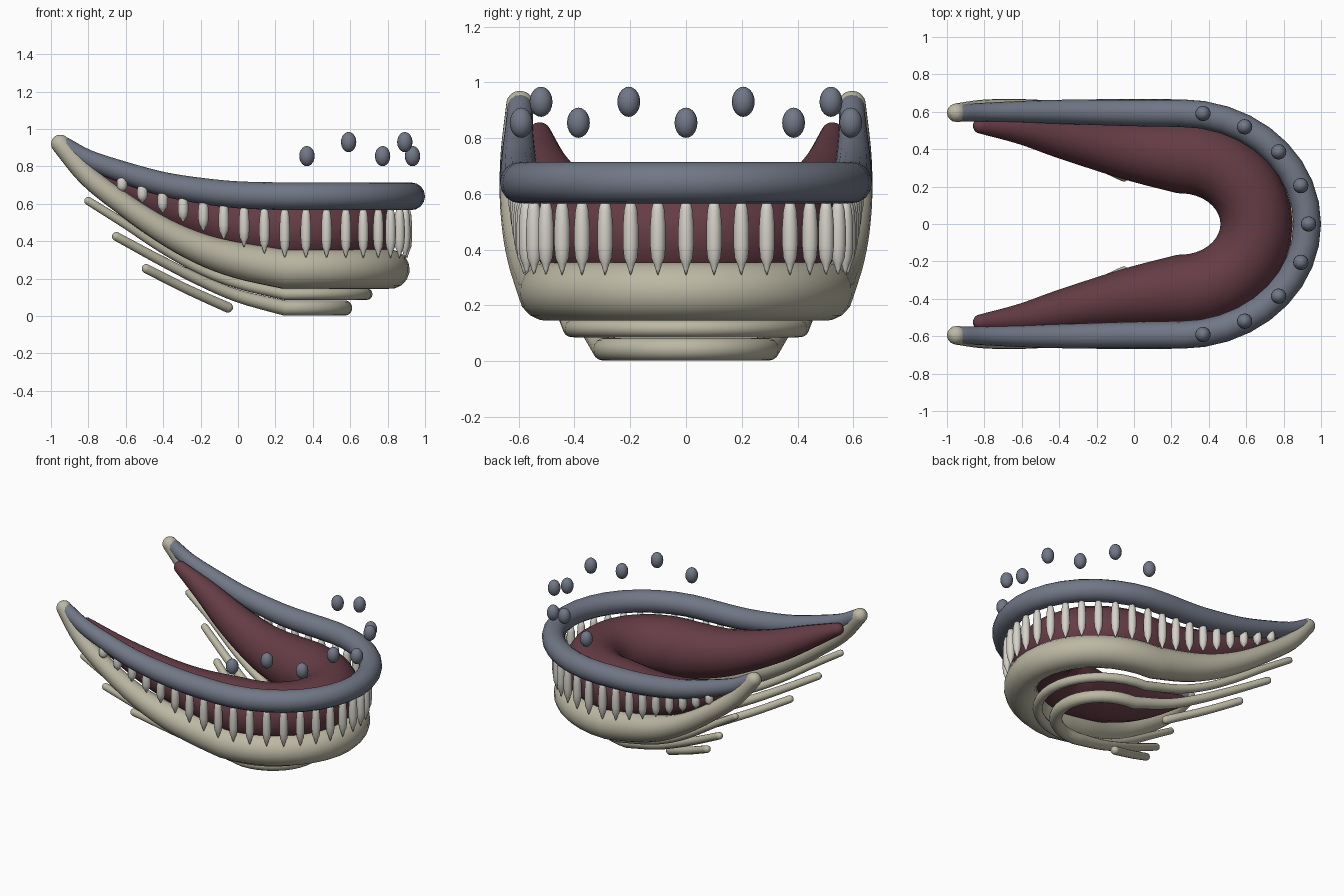
import bpy
import bmesh
from math import sin, cos, pi, radians
from mathutils import Vector

if "Cube" in bpy.data.objects:
    bpy.data.objects.remove(bpy.data.objects["Cube"], do_unlink=True)

ARC_X = 0.25  # where the straight sides meet the rounded front


def make_material(name, color):
    mat = bpy.data.materials.new(name)
    mat.use_nodes = True
    rgba = (*color, 1)
    mat.diffuse_color = rgba
    mat.node_tree.nodes["Principled BSDF"].inputs["Base Color"].default_value = rgba
    return mat


slate = make_material("slate", (0.165, 0.185, 0.24))
bone = make_material("bone", (0.50, 0.48, 0.37))
maroon = make_material("maroon", (0.13, 0.045, 0.06))
ivory = make_material("ivory", (0.66, 0.64, 0.58))


def add_object(name, mesh, mat):
    obj = bpy.data.objects.new(name, mesh)
    bpy.context.collection.objects.link(obj)
    mesh.materials.clear()
    mesh.materials.append(mat)
    for poly in mesh.polygons:
        poly.use_smooth = True
        poly.material_index = 0
    return obj


def smooth_path(points, steps=4):
    """Catmull-Rom through (x, y, z, radius) points."""
    pts = [Vector(p) for p in points]
    pts = [2 * pts[0] - pts[1]] + pts + [2 * pts[-1] - pts[-2]]
    out = []
    for a, b, c, d in zip(pts, pts[1:], pts[2:], pts[3:]):
        for i in range(steps):
            t = i / steps
            out.append(0.5 * (2 * b + (c - a) * t + (2 * a - 5 * b + 4 * c - d) * t * t
                              + (3 * b - a - 3 * c + d) * t ** 3))
    out.append(pts[-2])
    return out


def round_end(path):
    """Points that close the first end of a path with a dome."""
    p, q = path[0], path[1]
    out = (p.xyz - q.xyz).normalized()
    dome = []
    for angle in (85, 65, 40, 20):
        a = radians(angle)
        dome.append(Vector((*(p.xyz + out * p.w * sin(a)), p.w * cos(a))))
    return dome


def tube(name, path, mat):
    path = round_end(path) + path + round_end(path[::-1])[::-1]
    curve = bpy.data.curves.new(name + "_path", "CURVE")
    curve.dimensions = "3D"
    curve.bevel_depth = 1
    curve.bevel_resolution = 6
    curve.use_fill_caps = True
    spline = curve.splines.new("POLY")
    spline.points.add(len(path) - 1)
    for point, p in zip(spline.points, path):
        point.co = (p.x, p.y, p.z, 1)
        point.radius = p.w
    temp = bpy.data.objects.new(name + "_curve", curve)
    bpy.context.collection.objects.link(temp)
    graph = bpy.context.evaluated_depsgraph_get()
    mesh = bpy.data.meshes.new_from_object(temp.evaluated_get(graph))
    bpy.data.objects.remove(temp, do_unlink=True)
    return add_object(name, mesh, mat)


def horseshoe(name, side, front_x, mat, steps=18):
    """Sweep one side, a half-ellipse front, and the mirrored side."""
    arm = smooth_path(side)
    end = arm[-1]
    arc = []
    for i in range(1, steps):
        a = pi / 2 - pi * i / steps
        arc.append(Vector((ARC_X + (front_x - ARC_X) * cos(a), end.y * sin(a), end.z, end.w)))
    mirrored = [Vector((p.x, -p.y, p.z, p.w)) for p in reversed(arm)]
    return tube(name, arm + arc + mirrored, mat)


# Upper lip, lower jaw and gum
horseshoe("upper_lip", [
    (-0.93, 0.595, 0.912, 0.046), (-0.8, 0.598, 0.838, 0.05), (-0.6, 0.6, 0.765, 0.058),
    (-0.4, 0.6, 0.706, 0.064), (-0.2, 0.598, 0.67, 0.069), (0, 0.595, 0.648, 0.072),
    (ARC_X, 0.593, 0.64, 0.074)], 0.926, slate)
horseshoe("lower_jaw", [
    (-0.95, 0.595, 0.92, 0.05), (-0.8, 0.61, 0.745, 0.055), (-0.6, 0.608, 0.59, 0.06),
    (-0.4, 0.588, 0.458, 0.069), (-0.2, 0.555, 0.36, 0.083), (0, 0.522, 0.298, 0.097),
    (ARC_X, 0.497, 0.25, 0.106)], 0.812, bone)
horseshoe("gum", [
    (-0.82, 0.525, 0.815, 0.042), (-0.6, 0.505, 0.705, 0.08), (-0.4, 0.465, 0.61, 0.11),
    (-0.2, 0.425, 0.535, 0.135), (0, 0.39, 0.482, 0.162), (ARC_X, 0.357, 0.45, 0.193)],
    0.655, maroon)

# Ribs under the jaw
horseshoe("outer_rib", [
    (-0.8, 0.59, 0.615, 0.022), (-0.6, 0.56, 0.49, 0.024), (-0.4, 0.515, 0.36, 0.026),
    (-0.2, 0.47, 0.25, 0.027), (0, 0.435, 0.175, 0.029), (ARC_X, 0.41, 0.117, 0.031)],
    0.688, bone)
horseshoe("middle_rib", [
    (-0.65, 0.555, 0.425, 0.024), (-0.4, 0.465, 0.29, 0.027), (-0.2, 0.395, 0.19, 0.03),
    (0, 0.34, 0.107, 0.034), (ARC_X, 0.295, 0.043, 0.041)], 0.57, bone)
for side, label in ((1, "left"), (-1, "right")):
    tube("inner_rib_" + label, smooth_path([
        (-0.49, side * 0.465, 0.253, 0.025), (-0.28, side * 0.36, 0.147, 0.026),
        (-0.055, side * 0.255, 0.046, 0.028)]), bone)

# Teeth: tapered spindles hanging between lip and jaw
TOOTH_PROFILE = [(0.05, 0), (0.3, 0.07), (0.52, 0.14), (0.85, 0.22), (1, 0.38),
                 (1, 0.62), (0.85, 0.84), (0.45, 1)]


def tooth(name, x, y, bottom, top, radius, sides=12):
    bm = bmesh.new()
    rings = []
    for r, h in TOOTH_PROFILE:
        ring = []
        for i in range(sides):
            a = 2 * pi * i / sides
            ring.append(bm.verts.new((x + radius * r * cos(a), y + radius * r * sin(a),
                                      bottom + (top - bottom) * h)))
        rings.append(ring)
    for low, high in zip(rings, rings[1:]):
        for i in range(sides):
            j = (i + 1) % sides
            bm.faces.new((low[i], low[j], high[j], high[i]))
    bm.faces.new(rings[0][::-1])
    bm.faces.new(rings[-1])
    mesh = bpy.data.meshes.new(name)
    bm.to_mesh(mesh)
    bm.free()
    return add_object(name, mesh, ivory)


for i in range(-8, 9):
    a = radians(10 * i)
    tooth(f"front_tooth_{i + 9}", ARC_X + 0.653 * cos(a), 0.58 * sin(a), 0.31, 0.585, 0.028)
for side, label in ((1, "left"), (-1, "right")):
    for i in range(9):
        t = i / 8
        tooth(f"side_tooth_{label}_{i + 1}", ARC_X - 0.87 * t, side * (0.58 + 0.045 * t),
              0.31 + 0.35 * t ** 1.3, 0.585 + 0.165 * t ** 1.8, 0.028)

# Floating beads above the front of the lip, alternating in height
for i in range(-4, 5):
    a = radians(20 * i)
    bm = bmesh.new()
    bmesh.ops.create_uvsphere(bm, u_segments=16, v_segments=10, radius=0.041)
    bmesh.ops.scale(bm, vec=(1, 1, 1.32), verts=bm.verts)
    bead_mesh = bpy.data.meshes.new("bead")
    bm.to_mesh(bead_mesh)
    bm.free()
    bead = add_object(f"bead_{i + 5}", bead_mesh, slate)
    bead.location = (ARC_X + 0.683 * cos(a), 0.6 * sin(a), 0.93 if i % 2 else 0.855)
